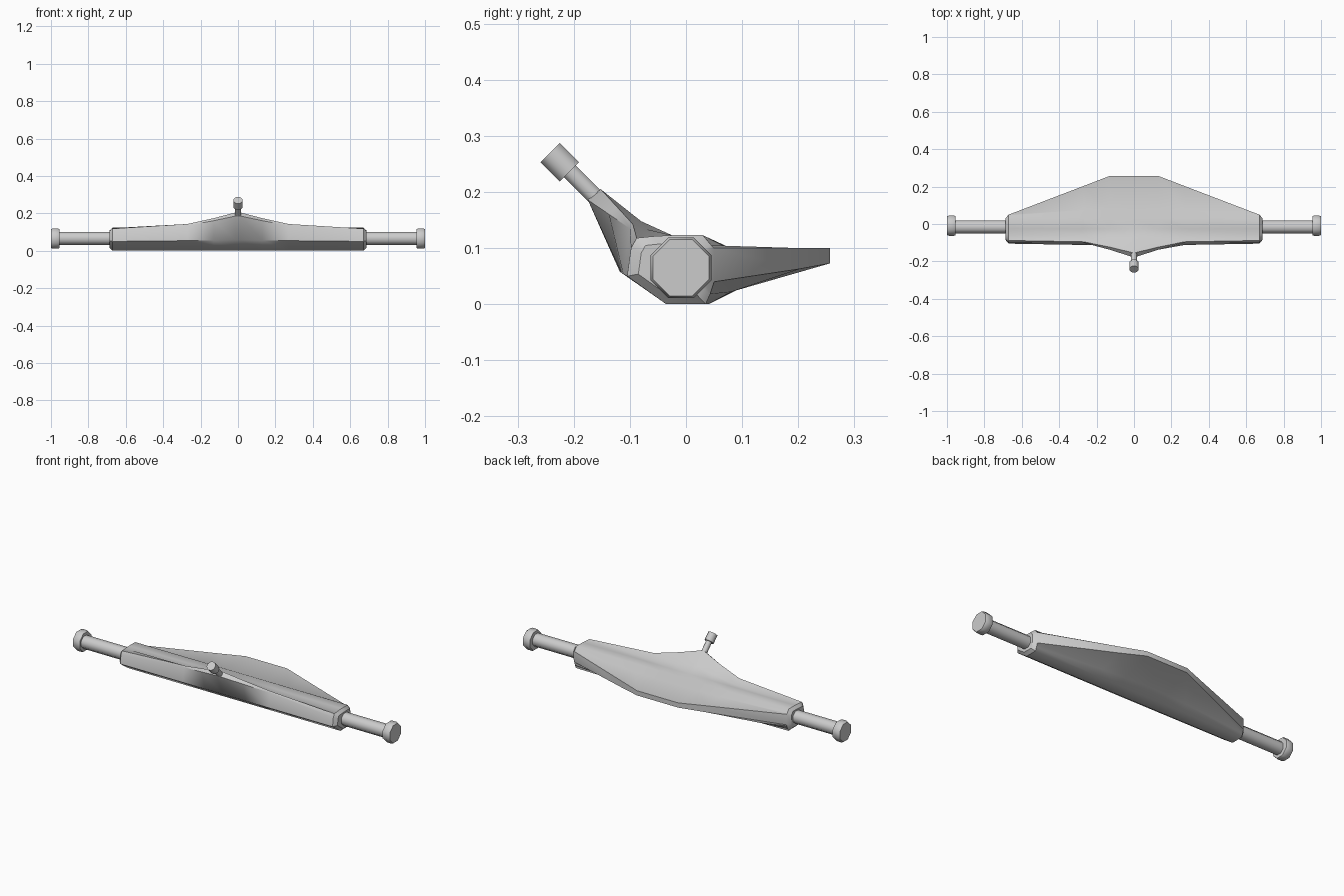
import bpy, bmesh, math
from mathutils import Vector

if "Cube" in bpy.data.objects:
    bpy.data.objects.remove(bpy.data.objects["Cube"])


def loft(name, rings, angle=40):
    """Skin a list of equal-sized point rings and cap both ends."""
    bm = bmesh.new()
    loops = [[bm.verts.new(p) for p in ring] for ring in rings]
    n = len(loops[0])
    for a, b in zip(loops, loops[1:]):
        for i in range(n):
            j = (i + 1) % n
            bm.faces.new((a[i], a[j], b[j], b[i]))
    bm.faces.new(loops[0][::-1])
    bm.faces.new(loops[-1])
    bmesh.ops.recalc_face_normals(bm, faces=bm.faces)
    mesh = bpy.data.meshes.new(name)
    bm.to_mesh(mesh)
    bm.free()
    obj = bpy.data.objects.new(name, mesh)
    bpy.context.collection.objects.link(obj)
    bpy.ops.object.select_all(action='DESELECT')
    obj.select_set(True)
    bpy.context.view_layer.objects.active = obj
    bpy.ops.object.shade_smooth_by_angle(angle=math.radians(angle))
    return obj


def turned(name, origin, axis, steps, sides=8):
    """Faceted round part: steps are (distance along axis, radius to flats)."""
    axis = Vector(axis).normalized()
    u = Vector((1, 0, 0)) if abs(axis.x) < 0.5 else Vector((0, 1, 0))
    v = axis.cross(u)
    rings = []
    for d, r in steps:
        r /= math.cos(math.pi / sides)
        angs = [2 * math.pi * (k + 0.5) / sides for k in range(sides)]
        rings.append([Vector(origin) + axis * d + u * r * math.cos(a) + v * r * math.sin(a)
                      for a in angs])
    return loft(name, rings, 50)


# Hanger body: (y, z) sections at the middle, shoulder and end
middle = [(-.035, 0), (.04, 0), (.09, .025), (.257, .073), (.257, .1), (.08, .1),
          (.03, .123), (-.025, .123), (-.08, .148), (-.152, .205), (-.175, .186), (-.118, .058)]
shoulder = [(-.035, 0), (.04, 0), (.08, .022), (.203, .063), (.203, .1), (.075, .1),
            (.03, .123), (-.025, .123), (-.06, .119), (-.095, .143), (-.1, .135), (-.112, .054)]
end = [(-.035, 0), (.035, 0), (.043, .018), (.05, .04), (.05, .1), (.045, .105),
       (.03, .123), (-.025, .123), (-.06, .121), (-.088, .118), (-.098, .1), (-.105, .05)]
mid_wing = [((a + c) / 2, (b + d) / 2) for (a, b), (c, d) in zip(middle, shoulder)]
mid_wing[3:5] = middle[3:5]
tip = [(-.025 + (y + .025) * .75, .065 + (z - .065) * .75) for y, z in end]

half = [(.012, middle), (.13, mid_wing), (.27, shoulder), (.67, end), (.687, tip)]
stations = [(-x, s) for x, s in reversed(half)] + half
loft("hanger_body", [[(x, y, z) for y, z in s] for x, s in stations])

# Pivot stem with its knob, leaning forward and up
stem_dir = (0, -1, 1)
turned("pivot_stem", (0, -.145, .175), stem_dir, [(0, .015), (.1, .015)])
turned("pivot_knob", (0, -.225, .253), stem_dir, [(-.024, .024), (.024, .024)])

# Axle stub and nut on each side
for side, label in ((1, "right"), (-1, "left")):
    turned(label + "_axle", (0, -.016, .066), (side, 0, 0), [(.6, .034), (.97, .034)])
    turned(label + "_nut", (0, -.009, .065), (side, 0, 0),
           [(.955, .051), (.962, .054), (.99, .054), (1.0, .05)])
